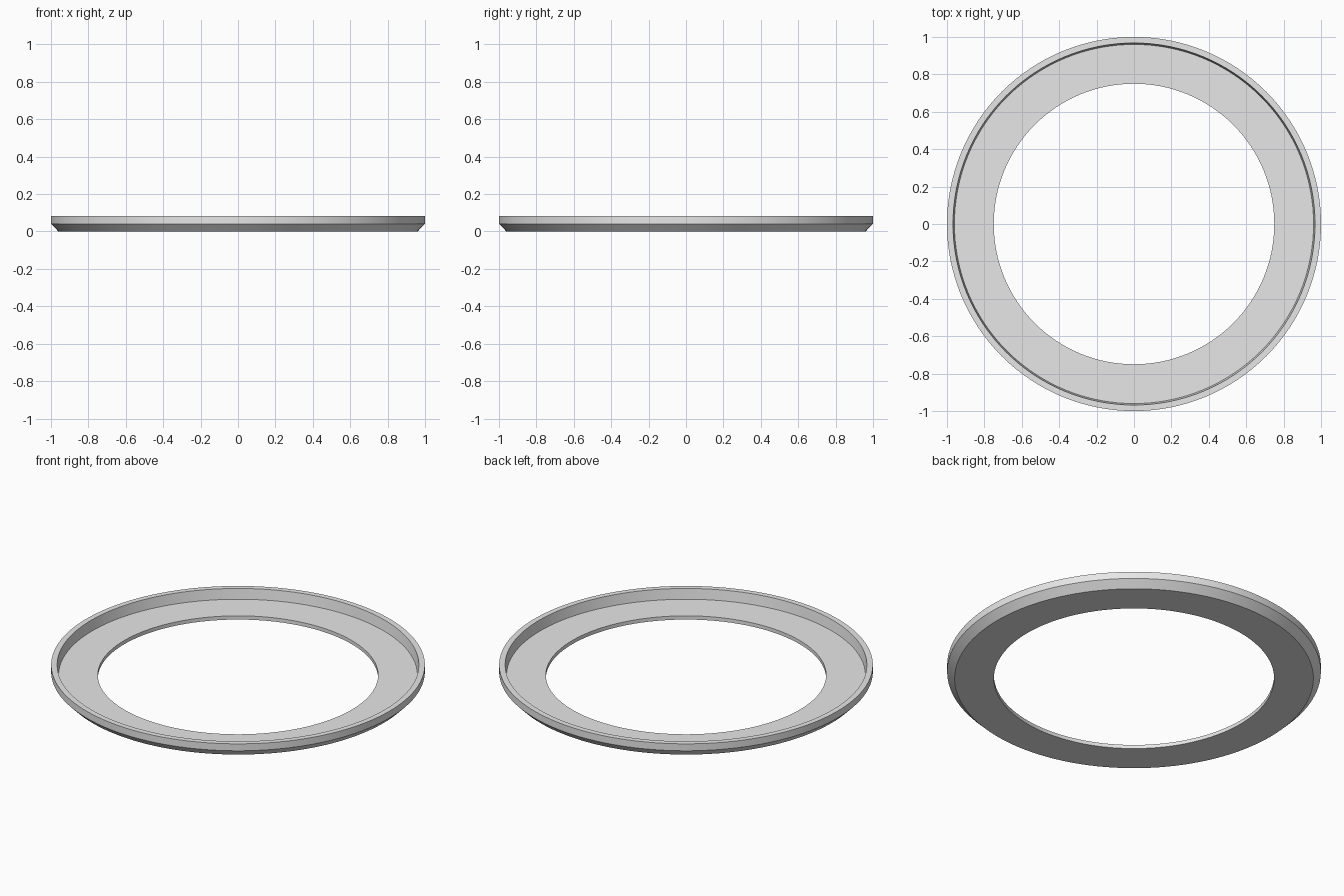
import bpy, bmesh, math

cube = bpy.data.objects.get("Cube")
if cube:
    bpy.data.objects.remove(cube, do_unlink=True)

# Plain light grey material
grey = bpy.data.materials.new("light grey")
grey.use_nodes = True
colour = (0.8, 0.8, 0.8, 1)
grey.diffuse_color = colour
grey.node_tree.nodes["Principled BSDF"].inputs["Base Color"].default_value = colour

# Cross-section (radius, height): flat flange, chamfered underside, raised rim
profile = [(0.75, 0), (0.96, 0), (1, 0.041), (1, 0.082),
           (0.968, 0.082), (0.96, 0.022), (0.75, 0.022)]
SEGMENTS = 128

# Sweep the closed section around the vertical axis
bm = bmesh.new()
rings = []
for i in range(SEGMENTS):
    a = math.tau * i / SEGMENTS
    rings.append([bm.verts.new((r * math.cos(a), r * math.sin(a), z))
                  for r, z in profile])
for i, ring in enumerate(rings):
    nxt = rings[(i + 1) % SEGMENTS]
    for j in range(len(profile)):
        k = (j + 1) % len(profile)
        bm.faces.new((ring[j], nxt[j], nxt[k], ring[k]))
bmesh.ops.recalc_face_normals(bm, faces=bm.faces)

mesh = bpy.data.meshes.new("rimmed_ring")
bm.to_mesh(mesh)
bm.free()
mesh.materials.append(grey)
ring_obj = bpy.data.objects.new("rimmed_ring", mesh)
bpy.context.collection.objects.link(ring_obj)

# Smooth around the ring, crisp at the profile corners
bpy.ops.object.select_all(action='DESELECT')
ring_obj.select_set(True)
bpy.context.view_layer.objects.active = ring_obj
bpy.ops.object.shade_smooth_by_angle(angle=math.radians(30))
